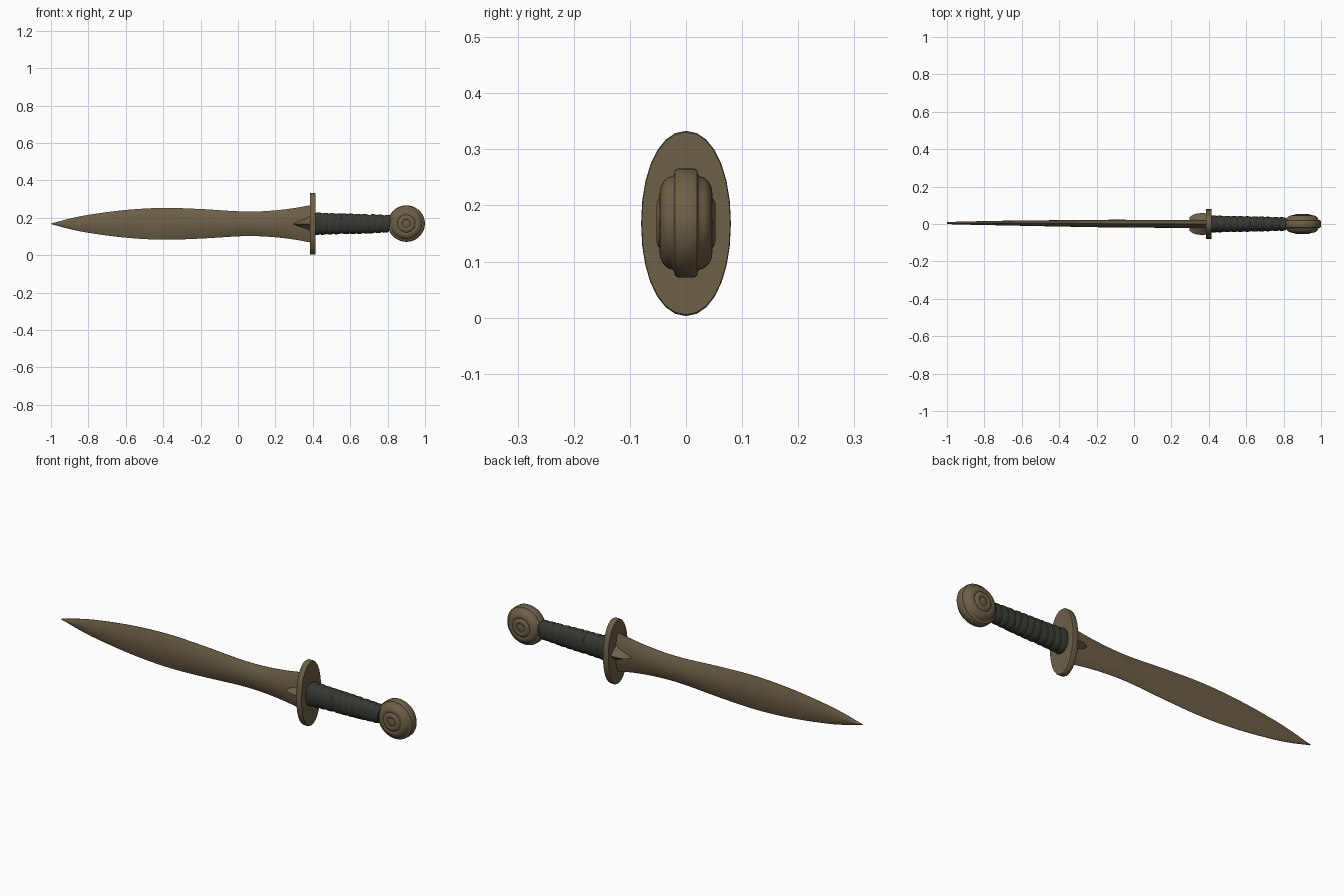
import bpy, math

if "Cube" in bpy.data.objects:
    bpy.data.objects.remove(bpy.data.objects["Cube"])

ZC = 0.168  # height of the long axis


def material(name, rgb):
    m = bpy.data.materials.new(name)
    m.diffuse_color = (*rgb, 1)
    m.use_nodes = True
    m.node_tree.nodes["Principled BSDF"].inputs["Base Color"].default_value = m.diffuse_color
    return m


bronze = material("aged bronze", (0.155, 0.117, 0.064))
leather = material("dark leather", (0.036, 0.040, 0.031))


def loft(name, rings, mat, angle=35):
    """Skin a list of equal-length closed rings and cap both ends."""
    n = len(rings[0])
    verts = [p for r in rings for p in r]
    faces = [(i * n + j, i * n + (j + 1) % n, (i + 1) * n + (j + 1) % n, (i + 1) * n + j)
             for i in range(len(rings) - 1) for j in range(n)]
    faces += [tuple(range(n))[::-1], tuple(range(len(verts) - n, len(verts)))]
    me = bpy.data.meshes.new(name)
    me.from_pydata(verts, [], faces)
    me.materials.append(mat)
    ob = bpy.data.objects.new(name, me)
    bpy.context.collection.objects.link(ob)
    bpy.context.view_layer.objects.active = ob
    ob.select_set(True)
    bpy.ops.object.mode_set(mode='EDIT')
    bpy.ops.mesh.select_all(action='SELECT')
    bpy.ops.mesh.remove_doubles(threshold=0.00001)
    bpy.ops.mesh.normals_make_consistent(inside=False)
    bpy.ops.object.mode_set(mode='OBJECT')
    bpy.ops.object.shade_smooth_by_angle(angle=math.radians(angle))
    ob.select_set(False)
    return ob


def ellipse(x, ry, rz, n, power=1.0, lean=0.0):
    ring = []
    for k in range(n):
        a = 2 * math.pi * k / n
        c, s = math.cos(a), math.sin(a)
        ring.append((x + lean * s, ry * math.copysign(abs(c) ** power, c),
                     ZC + rz * math.copysign(abs(s) ** power, s)))
    return ring


def smooth_curve(pts, x):
    """Catmull-Rom lookup through (x, value) points."""
    i = max(k for k in range(len(pts) - 1) if pts[k][0] <= x)
    (x1, b), (x2, c) = pts[i], pts[i + 1]
    a, d = pts[max(i - 1, 0)], pts[min(i + 2, len(pts) - 1)]
    t, h = (x - x1) / (x2 - x1), x2 - x1
    m1 = (c - a[1]) / (x2 - a[0]) * h
    m2 = (d[1] - b) / (d[0] - x1) * h
    return ((2 * t**3 - 3 * t**2 + 1) * b + (t**3 - 2 * t**2 + t) * m1
            + (3 * t**2 - 2 * t**3) * c + (t**3 - t**2) * m2)


# Leaf-shaped blade with a lens cross-section
width = [(-1, 0.001), (-0.9, 0.028), (-0.8, 0.048), (-0.6, 0.074), (-0.4, 0.085),
         (-0.2, 0.079), (0, 0.067), (0.1, 0.066), (0.2, 0.072), (0.3, 0.084), (0.4, 0.102)]
rings = []
for k in range(57):
    x = -1 + 1.395 * k / 56
    w = smooth_curve(width, x)
    t = 0.004 + 0.016 * min(1, (x + 1) / 0.9) ** 0.7
    yc = 0.005 * min(1, max(0, (0.3 - x) / 1.0))
    us = [-1 + j / 4 for j in range(9)]
    side = [(x, yc + t * (1 - u * u) + 0.001, ZC + w * u) for u in us]
    back = [(x, yc - t * (1 - u * u) - 0.001, ZC + w * u) for u in reversed(us)]
    rings.append(side + back)
loft("blade", rings, bronze, 50)

# Pointed spur on each blade face, flaring into the guard
for s, side in ((-1, "front"), (1, "back")):
    rings = []
    for x, w, top in ((0.297, 0.002, 0.036), (0.312, 0.010, 0.048), (0.335, 0.018, 0.056),
                      (0.365, 0.027, 0.059), (0.392, 0.040, 0.056)):
        rings.append([(x, s * y, ZC + w * u) for u, y in
                      ((-1.5, 0.008), (-0.9, 0.022), (-0.45, top * 0.75), (0, top),
                       (0.45, top * 0.75), (0.9, 0.022), (1.5, 0.008))])
    loft(side + "_spur", rings, bronze, 40)

# Oval guard plate
loft("guard", [ellipse(x, 0.08 * f, 0.165 * f, 28, 0.95) for x, f in
               ((0.384, 0.985), (0.388, 1), (0.41, 1), (0.414, 0.985))], bronze)

# Leather grip: overlapping slanted wraps
grip = [(0.40, 0.060), (0.5, 0.055), (0.6, 0.053), (0.7, 0.050), (0.83, 0.044)]
rings = []
wraps = 11
for i in range(wraps):
    for f, bump in ((0.03, -0.002), (0.15, 0.0015), (0.5, 0.002), (0.85, 0.0005), (0.97, -0.002)):
        x = 0.408 + 0.405 * (i + f) / wraps
        r = smooth_curve(grip, x) + bump
        rings.append(ellipse(x, r * 0.76, r, 24, 0.9, 0.006 * (-1) ** (i // 4)))
loft("grip", rings, leather, 40)

# Disc pommel: lathed rim band, domed cheeks and raised ring
half = [(0.094, 0.020), (0.087, 0.021), (0.083, 0.025), (0.081, 0.032), (0.074, 0.040),
        (0.062, 0.046), (0.052, 0.047), (0.047, 0.045), (0.041, 0.050), (0.033, 0.053),
        (0.025, 0.052), (0.021, 0.049), (0.014, 0.051), (0.002, 0.053)]
profile = [(r, -y) for r, y in reversed(half)] + [(0.097, -0.015), (0.0975, 0), (0.097, 0.015)] + half
rings = [[(0.900 + r * 1.02 * math.cos(2 * math.pi * k / 36), y,
           ZC + 0.001 + r * math.sin(2 * math.pi * k / 36)) for k in range(36)] for r, y in profile]
loft("pommel", rings, bronze, 45)
